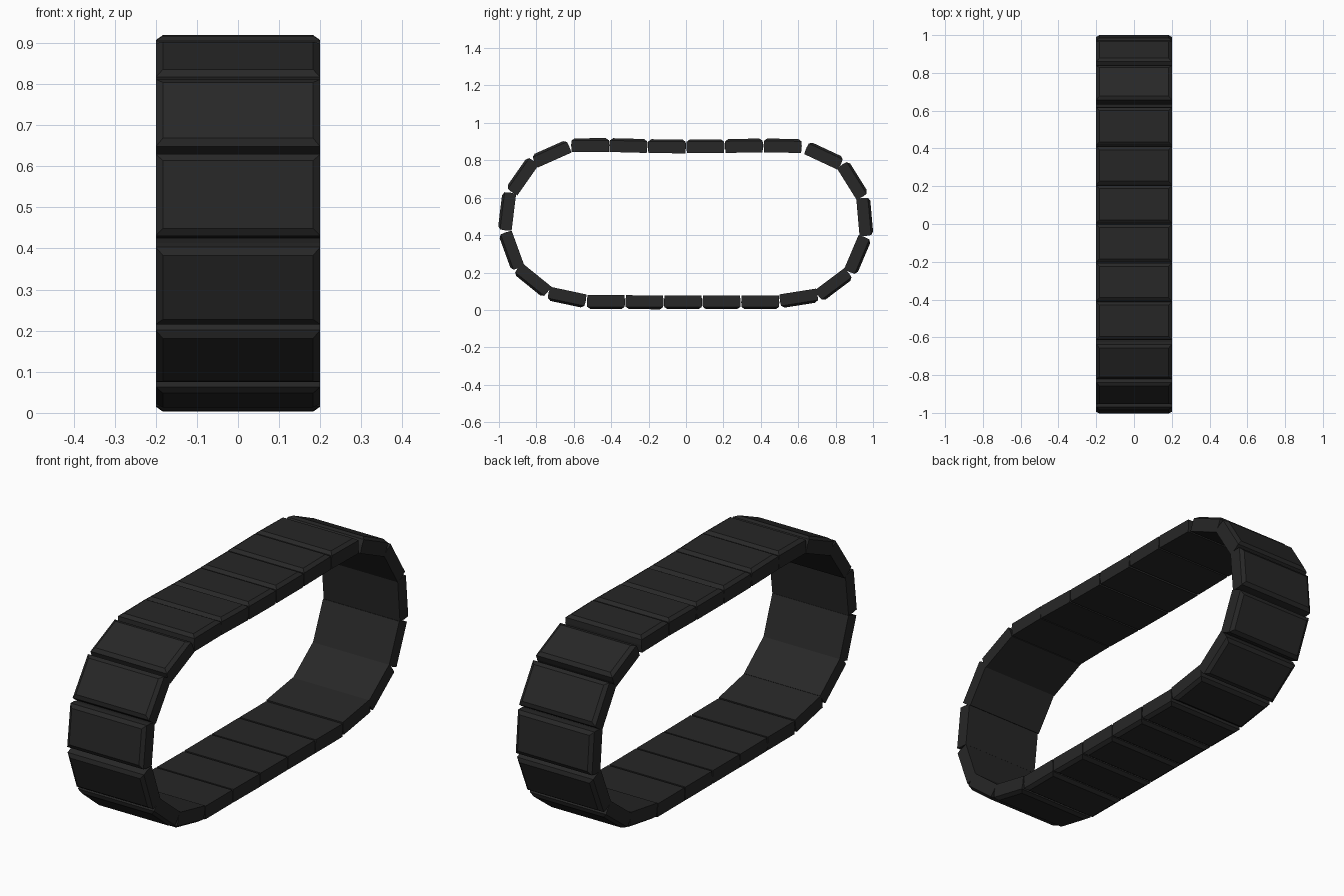
import bpy, bmesh, math
from mathutils import Matrix

mat = bpy.data.materials.new("black_rubber")
mat.diffuse_color = (0.02, 0.02, 0.02, 1)

# Pad centres (y, z) and heading in degrees, clockwise seen from the right
PADS = [
    (-0.512, 0.881, 0.5), (-0.308, 0.879, -1.5), (-0.102, 0.875, -0.5),
    (0.104, 0.875, 0), (0.310, 0.878, 0.8), (0.517, 0.878, -1),
    (0.737, 0.825, -25), (0.891, 0.692, -58), (0.956, 0.498, -85),
    (0.918, 0.295, -113), (0.790, 0.135, -143), (0.603, 0.062, -171),
    (0.397, 0.041, 180), (0.190, 0.041, 180), (-0.016, 0.041, 180),
    (-0.222, 0.041, 179.5), (-0.428, 0.042, 180), (-0.636, 0.067, 168),
    (-0.820, 0.158, 141), (-0.933, 0.318, 110), (-0.957, 0.527, 83),
    (-0.875, 0.715, 55), (-0.718, 0.835, 24),
]

# One pad: stacked rectangles, sharp inner face and chamfered outer face
# (half width x, half length y, height z)
RINGS = [(0.2, 0.099, -0.037), (0.2, 0.102, 0.0), (0.2, 0.1, 0.025),
         (0.183, 0.083, 0.037)]


def pad_mesh():
    bm = bmesh.new()
    rings = [[bm.verts.new((sx * w, sy * l, h))
              for sx, sy in ((-1, -1), (1, -1), (1, 1), (-1, 1))]
             for w, l, h in RINGS]
    for a, b in zip(rings, rings[1:]):
        for i in range(4):
            j = (i + 1) % 4
            bm.faces.new((a[i], a[j], b[j], b[i]))
    bm.faces.new(rings[0][::-1])
    bm.faces.new(rings[-1])
    me = bpy.data.meshes.new("track_pad")
    bm.to_mesh(me)
    bm.free()
    me.materials.append(mat)
    return me


# Place the pads around the loop
mesh = pad_mesh()
for n, (y, z, a) in enumerate(PADS):
    ob = bpy.data.objects.new(f"track_pad_{n + 1}", mesh)
    ob.matrix_world = (Matrix.Translation((0, y, z))
                       @ Matrix.Rotation(math.radians(a), 4, 'X'))
    bpy.context.collection.objects.link(ob)
